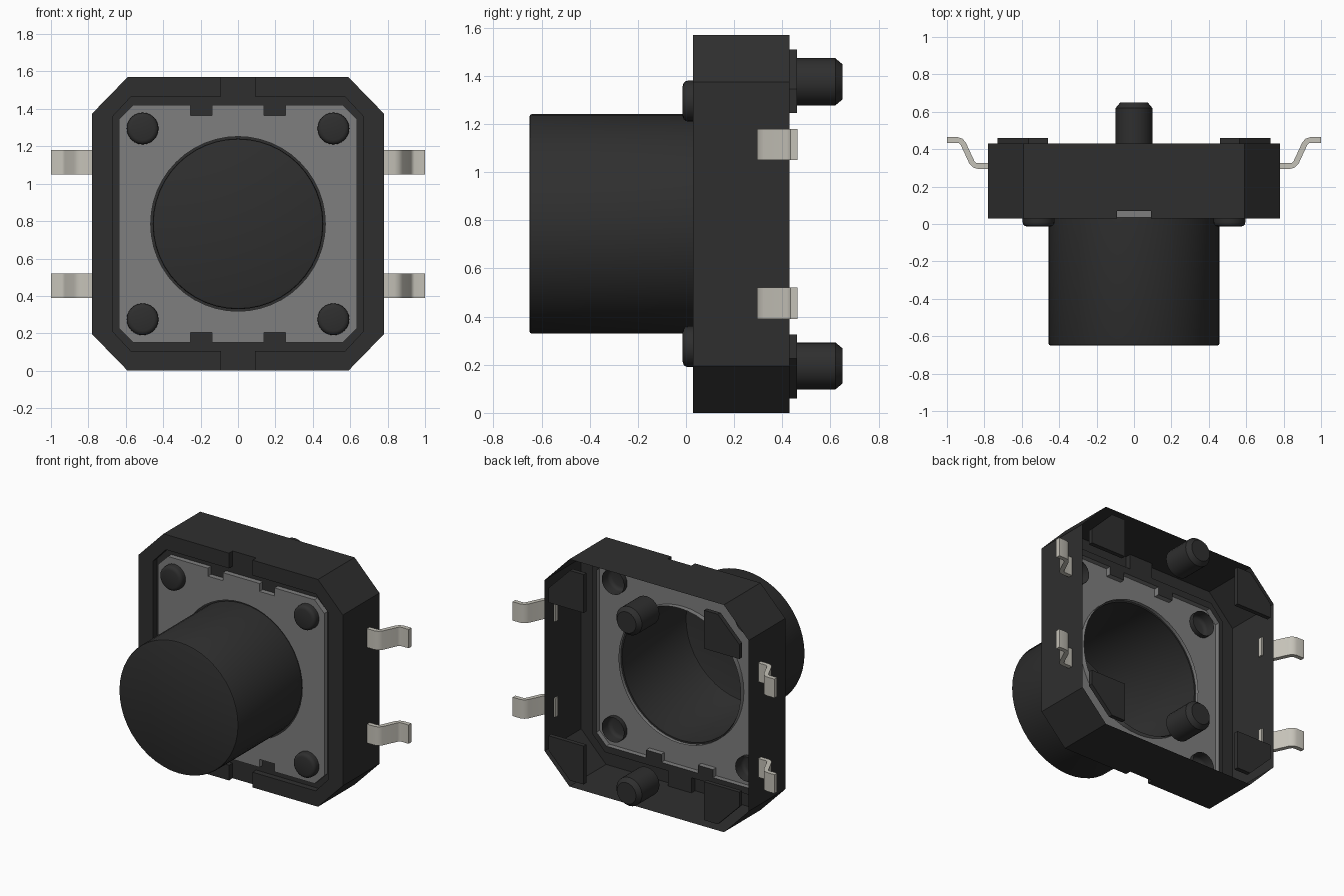
import bpy, bmesh, math

cube = bpy.data.objects.get("Cube")
if cube:
    bpy.data.objects.remove(cube, do_unlink=True)

MID = 0.785          # height of the switch centre; parts are built around it
SEG = 48


def material(name, rgb):
    m = bpy.data.materials.new(name)
    m.use_nodes = True
    m.diffuse_color = (*rgb, 1)
    bsdf = m.node_tree.nodes["Principled BSDF"]
    bsdf.inputs["Base Color"].default_value = (*rgb, 1)
    bsdf.inputs["Roughness"].default_value = 0.6
    return m


BLACK = material("black plastic", (0.028, 0.028, 0.028))
GREY = material("grey metal plate", (0.21, 0.21, 0.21))
METAL = material("pale metal", (0.56, 0.54, 0.48))


def finish(name, bm, mat, mirror=(False, False), smooth=True):
    """Turn a bmesh into an object, mirrored in x and/or z."""
    bmesh.ops.remove_doubles(bm, verts=bm.verts, dist=1e-5)
    bmesh.ops.recalc_face_normals(bm, faces=bm.faces)
    front = min(bm.faces, key=lambda f: f.calc_center_median().y)
    if front.normal.y > 1e-4:
        bmesh.ops.reverse_faces(bm, faces=bm.faces)
    me = bpy.data.meshes.new(name)
    bm.to_mesh(me)
    bm.free()
    me.materials.append(mat)
    ob = bpy.data.objects.new(name, me)
    ob.location.z = MID
    bpy.context.collection.objects.link(ob)
    if smooth:
        bpy.ops.object.select_all(action='DESELECT')
        ob.select_set(True)
        bpy.context.view_layer.objects.active = ob
        bpy.ops.object.shade_smooth_by_angle(angle=math.radians(35))
    if any(mirror):
        mod = ob.modifiers.new("Mirror", 'MIRROR')
        mod.use_axis = (mirror[0], False, mirror[1])
        mod.merge_threshold = 0.0005
    return ob


def ring(bm, pts, y):
    return [bm.verts.new((x, y, h)) for x, h in pts]


def wall(bm, pts, y0, y1):
    """Strip of quads joining an open line of points at two depths."""
    a, b = ring(bm, pts, y0), ring(bm, pts, y1)
    for i in range(len(pts) - 1):
        bm.faces.new((a[i], a[i + 1], b[i + 1], b[i]))


def prism(bm, pts, place, lo, hi):
    """Closed prism; place(p, t) maps a profile point and a depth to 3D."""
    a = [bm.verts.new(place(p, lo)) for p in pts]
    b = [bm.verts.new(place(p, hi)) for p in pts]
    bm.faces.new(a)
    bm.faces.new(b)
    for i in range(len(pts)):
        j = (i + 1) % len(pts)
        bm.faces.new((a[i], a[j], b[j], b[i]))


def circle(cx, ch, r, n):
    return [(cx + r * math.cos(2 * math.pi * i / n),
             ch + r * math.sin(2 * math.pi * i / n)) for i in range(n)]


def lathe(profile, cx, ch, n, cap_start=False, cap_end=False):
    """Turn a (radius, y) profile round an axis along y."""
    bm = bmesh.new()
    rings = [ring(bm, circle(cx, ch, r, n), y) for r, y in profile]
    for a, b in zip(rings, rings[1:]):
        for i in range(n):
            j = (i + 1) % n
            bm.faces.new((a[i], a[j], b[j], b[i]))
    if cap_start:
        bm.faces.new(rings[0])
    if cap_end:
        bm.faces.new(rings[-1])
    return bm


# Quarter outlines (x, height above centre)
outer = [(0.09, 0.785), (0.59, 0.785), (0.78, 0.59), (0.78, 0)]
inner = [(0.67, 0), (0.67, 0.575), (0.572, 0.68), (0.09, 0.68)]
plate_edge = [(0.635, 0), (0.635, 0.56), (0.56, 0.635), (0.255, 0.635),
              (0.255, 0.58), (0.14, 0.58), (0.14, 0.635), (0, 0.635)]
FRONT, FLOOR, BACK = 0.03, 0.07, 0.43

# Housing: raised front rim, stepped ledge, outer walls, open at the back
bm = bmesh.new()
bm.faces.new(ring(bm, outer + inner, FRONT))
bm.faces.new(ring(bm, [(0, 0.785), (0.09, 0.785)] + inner[::-1] + plate_edge, FLOOR))
wall(bm, inner + [outer[0]], FRONT, FLOOR)
wall(bm, outer, FRONT, FLOOR)
wall(bm, [(0, 0.785)] + outer, FLOOR, BACK)
finish("housing", bm, BLACK, (True, True), smooth=False)

# Cover plate: pressed sheet with a centre hole and four stud holes
HOLE, PLATE_Y, STUD = 0.467, 0.035, 0.51
arc = [(HOLE * math.sin(a), HOLE * math.cos(a))
       for a in (i * math.pi / 2 / (SEG // 4) for i in range(SEG // 4 + 1))]
arc[0], arc[-1] = (0, HOLE), (HOLE, 0)
bm = bmesh.new()
edges = []
for loop in (plate_edge + arc, circle(STUD, STUD, 0.085, 24)):
    vs = ring(bm, loop, PLATE_Y)
    edges += [bm.edges.new((vs[i - 1], vs[i])) for i in range(len(vs))]
bmesh.ops.triangle_fill(bm, use_beauty=True, use_dissolve=False,
                        edges=edges, normal=(0, -1, 0))
wall(bm, plate_edge, PLATE_Y, FLOOR)
wall(bm, arc, PLATE_Y, FLOOR)
finish("cover_plate", bm, GREY, (True, True))

# Round hollow button with a thin flange closing the hole
bm = lathe([(0.446, -0.65), (0.453, -0.647), (0.456, -0.64), (0.456, 0.045),
            (HOLE, 0.045)], 0, 0, SEG, cap_start=True)
finish("button", bm, BLACK)

# Four hollow rounded studs
bm = lathe([(0.062, -0.014), (0.075, -0.010), (0.083, -0.001), (0.085, 0.01),
            (0.085, FLOOR)], STUD, STUD, 24, cap_start=True)
finish("corner_studs", bm, BLACK, (True, True))

# Two locating pegs at the back
bm = lathe([(0.098, BACK), (0.098, 0.62), (0.073, 0.65)], 0, 0.59, 24, True, True)
finish("locating_pegs", bm, BLACK, (False, True))

# Four corner pads on the back rim
bm = bmesh.new()
prism(bm, [(0.46, 0.46), (0.73, 0.46), (0.73, 0.56), (0.565, 0.725), (0.46, 0.725)],
      lambda p, t: (p[0], t, p[1]), BACK, 0.46)
finish("corner_pads", bm, BLACK, (True, True), smooth=False)

# Four bent terminal legs: S-shaped path thickened to a strip
path = [(0.77, 0.31), (0.835, 0.31), (0.853, 0.315), (0.866, 0.328),
        (0.912, 0.427), (0.925, 0.443), (0.943, 0.449), (1.0, 0.449)]
HALF = 0.015
upper, lower = [], []
for i, (x, y) in enumerate(path):
    (x0, y0), (x1, y1) = path[max(i - 1, 0)], path[min(i + 1, len(path) - 1)]
    d = math.hypot(x1 - x0, y1 - y0)
    nx, ny = -(y1 - y0) / d * HALF, (x1 - x0) / d * HALF
    upper.append((x + nx, y + ny))
    lower.append((x - nx, y - ny))
bm = bmesh.new()
prism(bm, upper + lower[::-1], lambda p, t: (p[0], p[1], t), 0.265, 0.395)
finish("terminal_legs", bm, METAL, (True, True))
